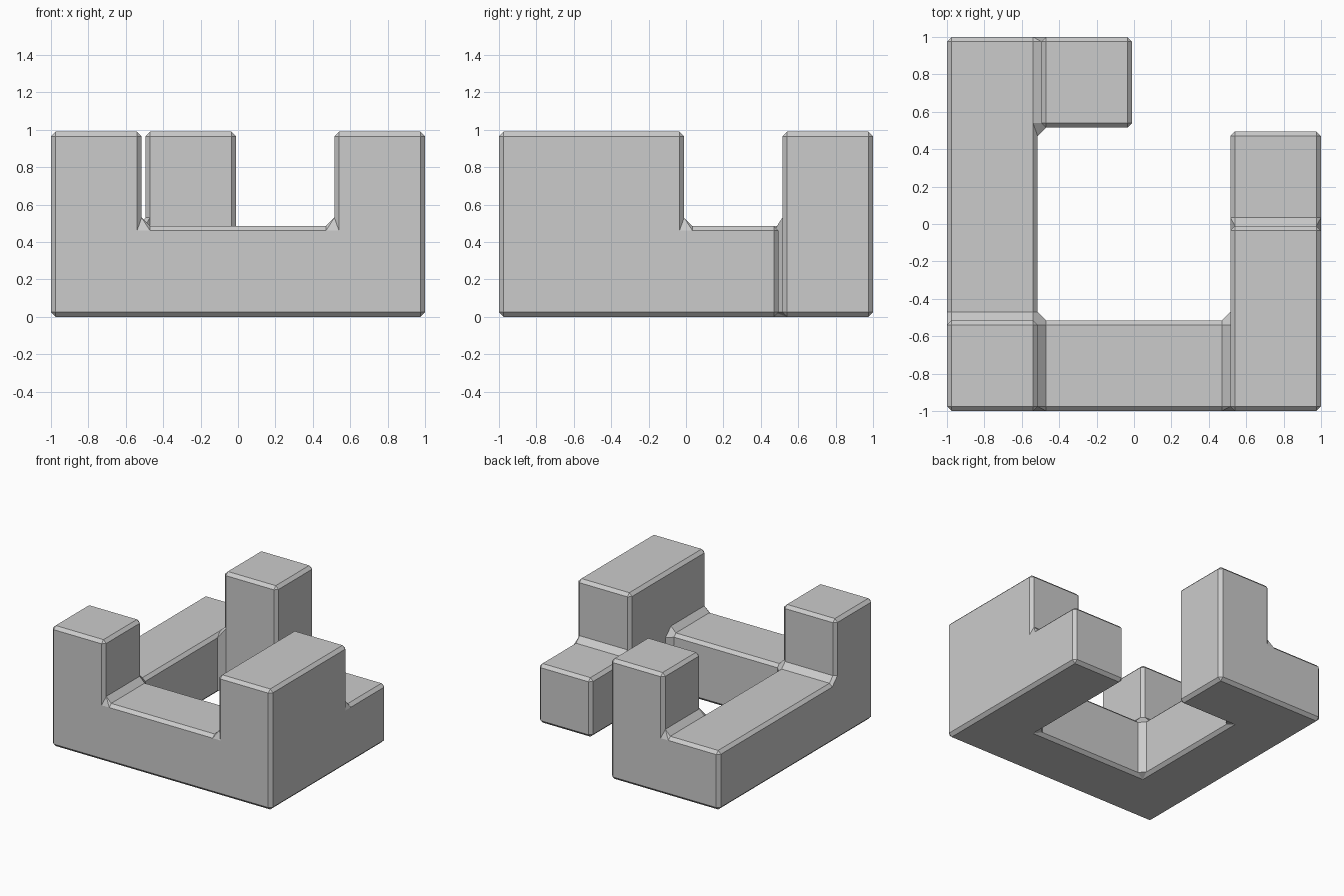
import bpy, bmesh
from mathutils import Vector

if "Cube" in bpy.data.objects:
    bpy.data.objects.remove(bpy.data.objects["Cube"], do_unlink=True)

PITCH = 0.505    # size of one cubic cell
GAP = 0.01       # every face sits this far inside its cell
INSET = 0.035    # margin left around each cell face for the chamfers

# Cells: a broken ring on the ground plus the towers above it
ring = [(0, 0), (0, 1), (0, 2), (0, 3), (1, 3), (1, 0), (2, 0), (3, 0), (3, 1), (3, 2)]
towers = [(0, 0), (1, 3), (3, 0), (3, 1)]
cells = {(x, y, 0) for x, y in ring} | {(x, y, 1) for x, y in towers}

# Raw outer skin of the cells, one square per exposed cell face
skin = bmesh.new()
points = {}


def grid_vert(key):
    if key not in points:
        x, y, z = key
        points[key] = skin.verts.new(((x - 2) * PITCH, (y - 2) * PITCH, z * PITCH - GAP))
    return points[key]


for cell in cells:
    for axis in range(3):
        for side in (0, 1):
            neighbour = list(cell)
            neighbour[axis] += 2 * side - 1
            if tuple(neighbour) in cells:
                continue
            corners = []
            for u, v in ((0, 0), (1, 0), (1, 1), (0, 1)):
                key = list(cell)
                key[axis] += side
                key[(axis + 1) % 3] += u
                key[(axis + 2) % 3] += v
                corners.append(grid_vert(tuple(key)))
            skin.faces.new(corners if side else corners[::-1])
skin.normal_update()
for group in (skin.verts, skin.edges, skin.faces):
    group.index_update()

# Shrink every square, then join neighbours with chamfers and corner patches
bm = bmesh.new()
corner = {}
shrink = 1 - 2 * INSET / PITCH
for f in skin.faces:
    mid = f.calc_center_median()
    for v in f.verts:
        corner[f.index, v.index] = bm.verts.new(mid + (v.co - mid) * shrink - f.normal * GAP)
    bm.faces.new([corner[f.index, v.index] for v in f.verts])
for e in skin.edges:
    f, g = (face.index for face in e.link_faces)
    a, b = (v.index for v in e.verts)
    bm.faces.new((corner[f, a], corner[f, b], corner[g, b], corner[g, a]))
patches = []
for v in skin.verts:
    start = loop = v.link_loops[0]
    ring_verts = []
    while True:
        ring_verts.append(corner[loop.face.index, v.index])
        loop = loop.link_loop_prev.link_loop_radial_next
        if loop == start:
            break
    patches.append(bm.faces.new(ring_verts))
skin.free()

# Clean up: flat patches merge into the large faces
bmesh.ops.triangulate(bm, faces=[p for p in patches if len(p.verts) > 3])
bmesh.ops.recalc_face_normals(bm, faces=bm.faces[:])
bmesh.ops.dissolve_limit(bm, angle_limit=0.01, verts=bm.verts[:], edges=bm.edges[:])

mesh = bpy.data.meshes.new("puzzle_piece")
bm.to_mesh(mesh)
bm.free()

# Plain grey finish
grey = bpy.data.materials.new("light_grey")
grey.use_nodes = True
color = (0.6, 0.6, 0.6, 1)
grey.diffuse_color = color
grey.node_tree.nodes["Principled BSDF"].inputs["Base Color"].default_value = color
mesh.materials.append(grey)

piece = bpy.data.objects.new("puzzle_piece", mesh)
bpy.context.collection.objects.link(piece)
